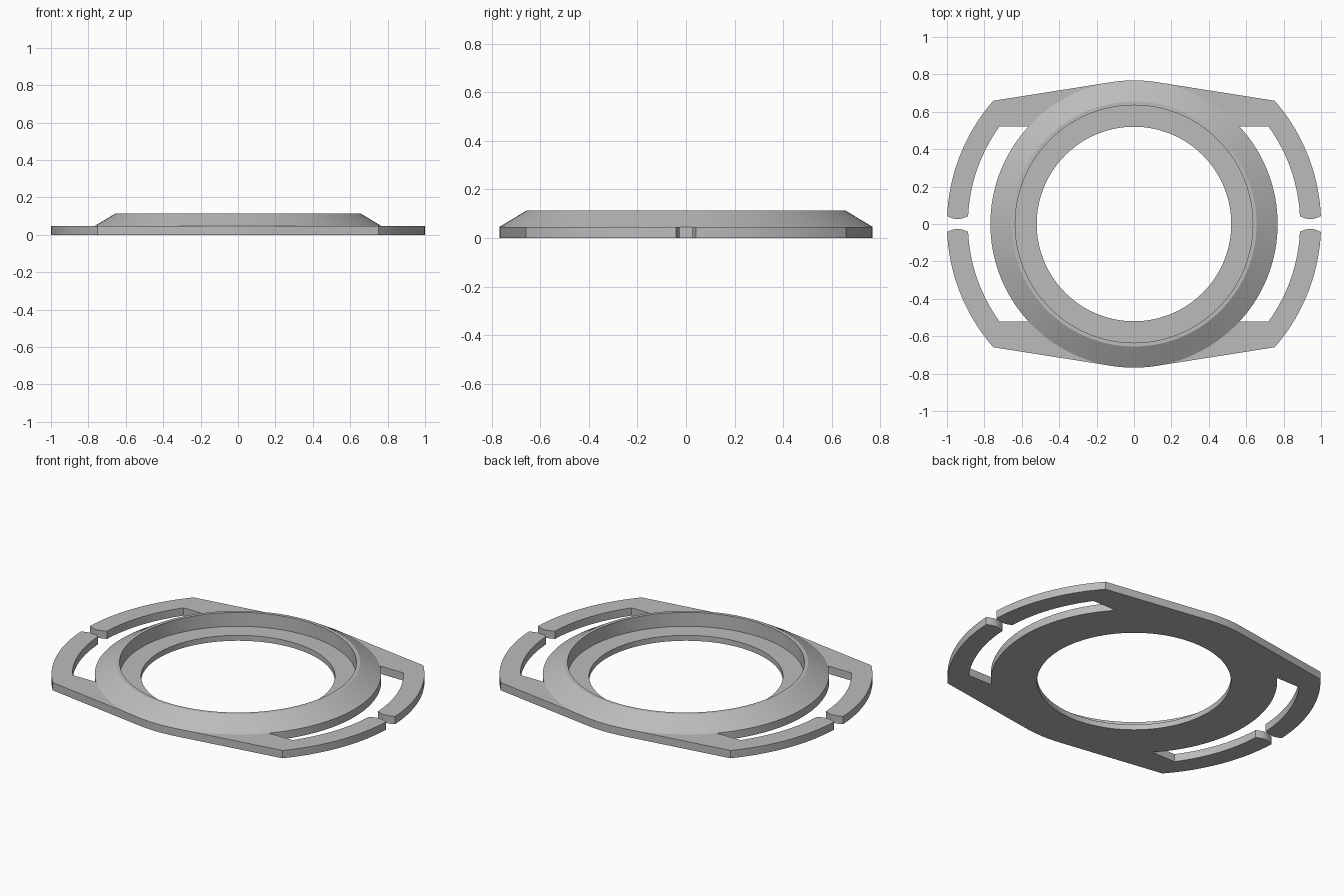
import bpy, bmesh
from math import sin, cos, asin, acos, atan2, pi

if "Cube" in bpy.data.objects:
    bpy.data.objects.remove(bpy.data.objects["Cube"])

PLATE_Z, LEDGE_Z, RIM_Z = 0.046, 0.032, 0.114
R_BORE, R_SEAT, R_RIM, R_RING = 0.52, 0.635, 0.655, 0.768
R_SLOT, SLOT_Y = 0.888, 0.52
CORNER = (0.752, 0.659)
TIP_Y, TIP_BULGE = 0.042, 0.016


def polar(r, a):
    return (r * cos(a), r * sin(a))


def span(a, b, n):
    return [a + (b - a) * i / n for i in range(n + 1)]


# Quarter-turn angles, with breaks where the arm leaves the ring
a_slot = asin(SLOT_Y / R_RING)
a_corner = atan2(CORNER[1], CORNER[0])
a_tangent = a_corner + acos(R_RING)
angles = span(0, a_slot, 16) + span(a_slot, a_tangent, 14)[1:] + span(a_tangent, pi / 2, 4)[1:]

bm = bmesh.new()

# Ring: closed profile turned through a quarter
profile = [(R_BORE, 0), (R_RING, 0), (R_RING, PLATE_Z), (R_RIM, RIM_Z),
           (R_SEAT, RIM_Z), (R_SEAT, LEDGE_Z), (R_BORE, LEDGE_Z)]
rows = [[bm.verts.new((*polar(r, a), z)) for r, z in profile] for a in angles]
for i, (p, q) in enumerate(zip(rows, rows[1:])):
    joined = a_slot - 1e-6 < angles[i] < a_tangent - 1e-6
    for k in range(len(profile)):
        if k == 1 and joined:
            continue  # the arm joins here, so the wall stays open
        n = (k + 1) % len(profile)
        bm.faces.new((p[k], p[n], q[n], q[k]))

# Arm: outline along the ring, around the slot, the rounded tip and the outer arc
root = [polar(R_RING, a) for a in reversed(angles) if a_slot - 1e-6 < a < a_tangent + 1e-6]
slot_end = asin(SLOT_Y / R_SLOT)
inner = [polar(R_SLOT, a) for a in span(slot_end, asin(TIP_Y / R_SLOT), 14)]
x0, x1 = inner[-1][0], cos(asin(TIP_Y))
tip = [(x0 + (x1 - x0) * t, TIP_Y - TIP_BULGE * sin(pi * t)) for t in span(0, 1, 10)[1:-1]]
outer = [polar(1, a) for a in span(asin(TIP_Y), a_corner, 18)]
outline = root + inner + tip + outer
low = [bm.verts.new((x, y, 0)) for x, y in outline]
high = [bm.verts.new((x, y, PLATE_Z)) for x, y in outline]
bm.faces.new(low)
bm.faces.new(high)
for i in range(len(root) - 1, len(outline)):
    j = (i + 1) % len(outline)
    bm.faces.new((low[i], low[j], high[j], high[i]))

bmesh.ops.remove_doubles(bm, verts=bm.verts, dist=1e-5)
bmesh.ops.triangulate(bm, faces=[f for f in bm.faces if len(f.verts) > 4])
mesh = bpy.data.meshes.new("flanged_ring")
bm.to_mesh(mesh)
bm.free()

ring = bpy.data.objects.new("flanged_ring", mesh)
bpy.context.collection.objects.link(ring)
bpy.context.view_layer.objects.active = ring
ring.select_set(True)

# Mirror the quarter into the whole
mirror = ring.modifiers.new("quarters", 'MIRROR')
mirror.use_axis = (True, True, False)
mirror.merge_threshold = 1e-4
bpy.ops.object.modifier_apply(modifier=mirror.name)

bm = bmesh.new()
bm.from_mesh(ring.data)
bmesh.ops.recalc_face_normals(bm, faces=bm.faces)
bm.to_mesh(ring.data)
bm.free()
bpy.ops.object.shade_smooth_by_angle(angle=0.35)

# Plain grey
grey = bpy.data.materials.new("grey")
grey.use_nodes = True
colour = (0.5, 0.5, 0.5, 1)
grey.diffuse_color = colour
grey.node_tree.nodes["Principled BSDF"].inputs["Base Color"].default_value = colour
ring.data.materials.append(grey)
